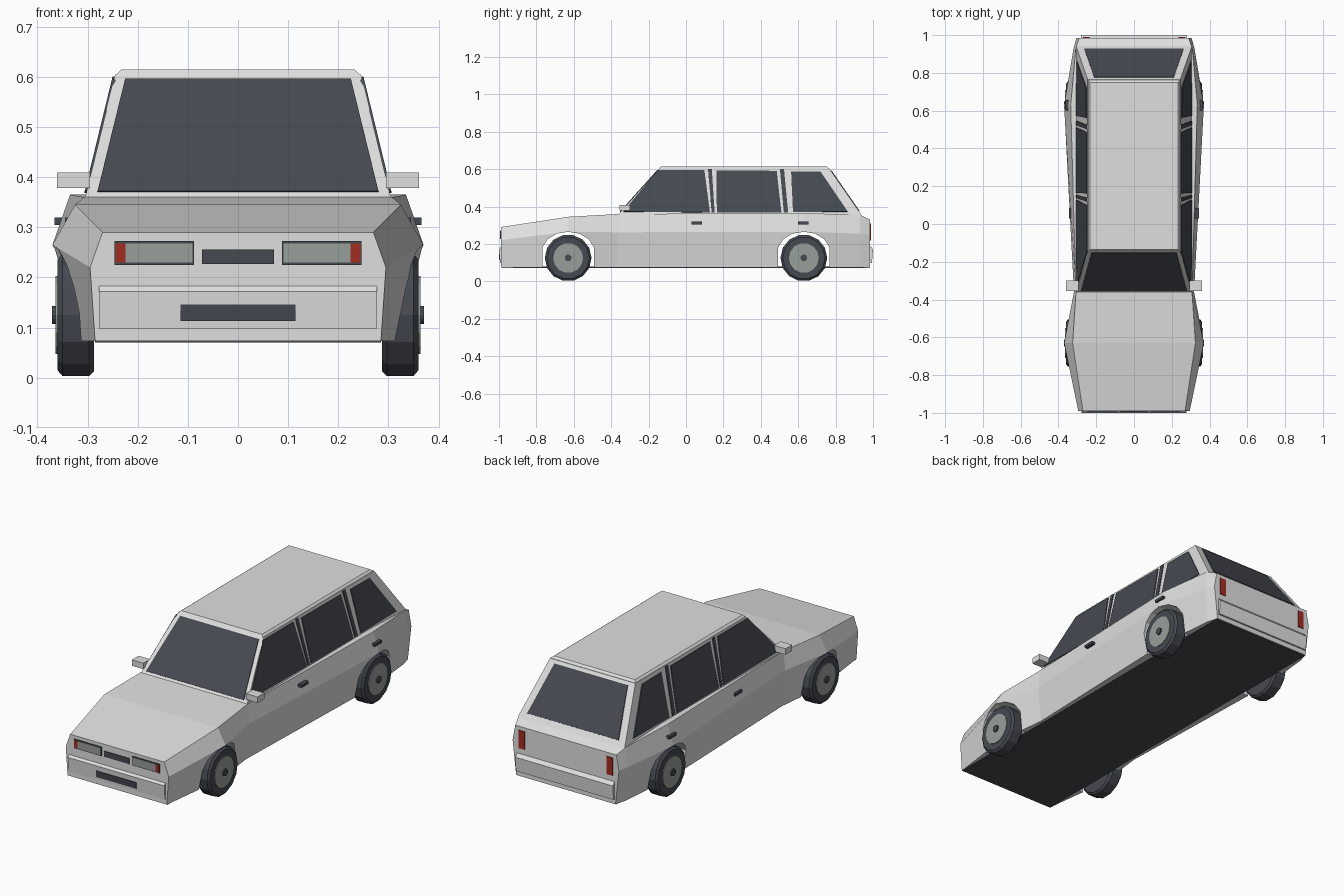
import bpy, bmesh, math
from mathutils import Vector

cube = bpy.data.objects.get("Cube")
if cube:
    bpy.data.objects.remove(cube, do_unlink=True)


def material(name, rgb):
    m = bpy.data.materials.new(name)
    m.use_nodes = True
    m.diffuse_color = (*rgb, 1)
    m.node_tree.nodes["Principled BSDF"].inputs["Base Color"].default_value = (*rgb, 1)
    return m


PAINT = material("pale grey paint", (0.74, 0.74, 0.74))
DARK = material("dark glass and rubber", (0.06, 0.068, 0.083))
LENS = material("grey lens and hub", (0.31, 0.35, 0.33))
RED = material("red lamp", (0.36, 0.027, 0.016))


def loft(name, rings, mat):
    """Skin equal-length rings of points and cap both ends."""
    bm = bmesh.new()
    loops = [[bm.verts.new(p) for p in ring] for ring in rings]
    n = len(loops[0])
    for a, b in zip(loops, loops[1:]):
        for i in range(n):
            j = (i + 1) % n
            bm.faces.new((a[i], a[j], b[j], b[i]))
    bm.faces.new(loops[0])
    bm.faces.new(loops[-1])
    bmesh.ops.recalc_face_normals(bm, faces=bm.faces)
    mesh = bpy.data.meshes.new(name)
    bm.to_mesh(mesh)
    bm.free()
    mesh.materials.append(mat)
    obj = bpy.data.objects.new(name, mesh)
    bpy.context.collection.objects.link(obj)
    return obj


def rect(x, y0, y1, z):
    return [(-x, y0, z), (x, y0, z), (x, y1, z), (-x, y1, z)]


def box(name, x, y, z, mat):
    return loft(name, [[(x[0], y[0], h), (x[1], y[0], h), (x[1], y[1], h), (x[0], y[1], h)]
                       for h in z], mat)


def plate(name, pts, mat, thick=0.004):
    """Thin panel centred on a flat outline."""
    pts = [Vector(p) for p in pts]
    n = (pts[1] - pts[0]).cross(pts[2] - pts[0]).normalized() * thick
    return loft(name, [[p - n for p in pts], [p + n for p in pts]], mat)


def prism(name, profile, half, mat):
    """Extrude a (y, z) profile across the width."""
    return loft(name, [[(x, y, z) for y, z in profile] for x in (-half, half)], mat)


# Lower body: y, sill x, waist x, waist z, shoulder x, shoulder z
SILL = 0.073
stations = [
    (-0.99, 0.285, 0.295, 0.22, 0.27, 0.29),
    (-0.63, 0.33, 0.37, 0.265, 0.325, 0.345),
    (-0.36, 0.30, 0.318, 0.262, 0.307, 0.36),
    (0.63, 0.33, 0.37, 0.265, 0.335, 0.365),
    (0.93, 0.30, 0.32, 0.255, 0.308, 0.355),
    (0.985, 0.285, 0.305, 0.25, 0.29, 0.33),
]
rings = []
for y, bx, wx, wz, sx, sz in stations:
    half = [(bx, SILL), (wx, wz), (sx, sz)]
    rings.append([(x, y, z) for x, z in half] + [(-x, y, z) for x, z in reversed(half)])
body = loft("lower_body", rings, PAINT)

# Wheel arches
AXLES = (-0.63, 0.63)
arch = [(0.138, -0.05), (0.138, 0.18), (0.11, 0.225), (0.06, 0.255)]
arch = arch + [(0, 0.265)] + [(-y, z) for y, z in reversed(arch)]
for axle in AXLES:
    cutter = prism("arch_cutter", [(axle + y, z) for y, z in arch], 0.6, PAINT)
    cutter.hide_render = True
    mod = body.modifiers.new("arch", "BOOLEAN")
    mod.operation, mod.solver, mod.object = "DIFFERENCE", "EXACT", cutter
    bpy.context.view_layer.objects.active = body
    bpy.ops.object.modifier_apply(modifier=mod.name)
    bpy.data.objects.remove(cutter, do_unlink=True)

# Floor
box("floor", (-0.285, 0.285), (-0.985, 0.98), (0.07, 0.078), DARK)

# Cabin and roof
BELT, EAVE = 0.35, 0.605
loft("cabin", [rect(0.307, -0.369, 0.942, BELT), rect(0.245, -0.14, 0.765, EAVE)], PAINT)
loft("roof", [rect(0.245, -0.145, 0.765, EAVE - 0.003), rect(0.232, -0.135, 0.75, 0.615)], PAINT)


def slope(a, b, z):
    return a + (b - a) * (z - BELT) / (EAVE - BELT)


# Windscreen and rear window
for name, y0, y1, z0, z1, w0, w1 in (
        ("windscreen", -0.369, -0.14, 0.37, 0.594, 0.28, 0.225),
        ("rear_window", 0.942, 0.765, 0.375, 0.59, 0.262, 0.21)):
    plate(name, [(x, slope(y0, y1, z), z) for x, z in
                 ((-w0, z0), (w0, z0), (w1, z1), (-w1, z1))], DARK)

# Side windows and pillar gaps: (y, z) outlines
side_panels = {
    "front_window": [(-0.335, 0.372), (0.128, 0.368), (0.098, 0.595), (-0.15, 0.595)],
    "middle_window": [(0.165, 0.368), (0.51, 0.368), (0.485, 0.59), (0.162, 0.592)],
    "rear_side_window": [(0.572, 0.37), (0.865, 0.372), (0.72, 0.585), (0.562, 0.587)],
    "centre_pillar_gap": [(0.137, 0.368), (0.153, 0.368), (0.138, 0.6), (0.118, 0.6)],
    "rear_pillar_gap": [(0.523, 0.368), (0.546, 0.368), (0.524, 0.6), (0.502, 0.6)],
}
for side, s in (("left", 1), ("right", -1)):
    for name, outline in side_panels.items():
        plate(f"{side}_{name}", [(s * slope(0.307, 0.245, z), y, z) for y, z in outline], DARK)

# Bumpers
bumper = [(0.975, 0.098), (0.994, 0.098), (1.0, 0.172), (0.984, 0.19), (0.975, 0.19)]
prism("front_bumper", [(-y, z) for y, z in bumper], 0.277, PAINT)
prism("rear_bumper", bumper, 0.28, PAINT)

# Grille and blank number panel
box("grille", (-0.072, 0.072), (-0.994, -0.986), (0.227, 0.256), DARK)
plate("front_number_panel", [(x, -0.9965 - (z - 0.129) * 0.08, z) for x, z in
                             ((-0.115, 0.113), (0.115, 0.113), (0.115, 0.146), (-0.115, 0.146))],
      DARK, 0.003)


def span(s, a, b):
    return sorted((s * a, s * b))


def disc(x, r, y):
    n = 14
    return [(x, y + r * math.cos(math.tau * i / n), 0.125 + r * math.sin(math.tau * i / n))
            for i in range(n)]


for side, s in (("left", 1), ("right", -1)):
    # Lamps
    box(f"{side}_headlamp_frame", span(s, 0.088, 0.246), (-0.993, -0.986), (0.225, 0.273), DARK)
    box(f"{side}_headlamp_lens", span(s, 0.091, 0.224), (-0.995, -0.988), (0.23, 0.268), LENS)
    box(f"{side}_indicator", span(s, 0.224, 0.244), (-0.995, -0.988), (0.23, 0.268), RED)
    box(f"{side}_tail_lamp", span(s, 0.235, 0.27), (0.981, 0.989), (0.218, 0.31), RED)

    # Mirrors and door handles
    box(f"{side}_mirror", span(s, 0.295, 0.361), (-0.355, -0.3), (0.378, 0.409), PAINT)
    box(f"{side}_front_handle", span(s, 0.32, 0.345), (0.03, 0.086), (0.305, 0.319), DARK)
    box(f"{side}_rear_handle", span(s, 0.34, 0.366), (0.6, 0.656), (0.305, 0.319), DARK)

    # Wheels
    for end, axle in zip(("front", "rear"), AXLES):
        tyre = [(0.287, 0.115), (0.297, 0.125), (0.35, 0.125), (0.36, 0.113)]
        loft(f"{side}_{end}_tyre", [disc(s * x, r, axle) for x, r in tyre], DARK)
        loft(f"{side}_{end}_hub", [disc(s * x, 0.08, axle) for x in (0.35, 0.364)], LENS)
        loft(f"{side}_{end}_hub_cap", [disc(s * x, 0.018, axle) for x in (0.36, 0.371)], DARK)
